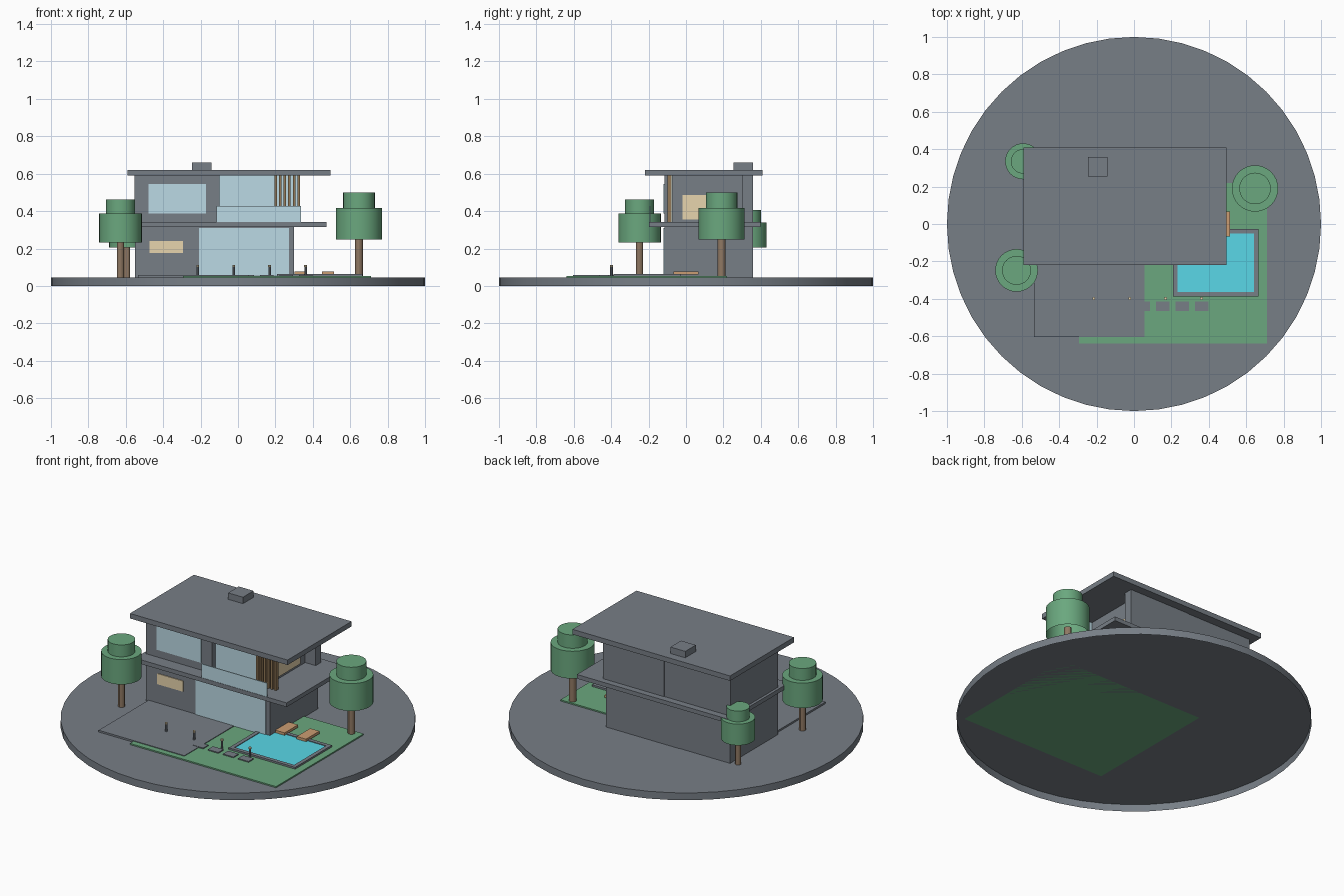
import bpy
import bmesh

old = bpy.data.objects.get("Cube")
if old:
    bpy.data.objects.remove(old, do_unlink=True)


def material(name, rgb):
    m = bpy.data.materials.new(name)
    m.use_nodes = True
    m.diffuse_color = (*rgb, 1)
    m.node_tree.nodes["Principled BSDF"].inputs["Base Color"].default_value = (*rgb, 1)
    return m


GREY = material("concrete grey", (0.185, 0.21, 0.24))
GREEN = material("leaf green", (0.145, 0.39, 0.21))
WATER = material("pool blue", (0.10, 0.68, 0.80))
GLASS = material("pale glass", (0.50, 0.70, 0.78))
WARM = material("warm window", (0.80, 0.66, 0.42))
BARK = material("bark brown", (0.28, 0.19, 0.125))
TIMBER = material("slat timber", (0.29, 0.19, 0.095))
DECK = material("lounger wood", (0.60, 0.34, 0.17))


def box(name, mat, x, y, z):
    """Box from (low, high) ranges on each axis."""
    spans = (x, y, z)
    bpy.ops.mesh.primitive_cube_add(size=1, location=[(a + b) / 2 for a, b in spans])
    ob = bpy.context.object
    ob.name = name
    ob.scale = [b - a for a, b in spans]
    bpy.ops.object.transform_apply(location=False, rotation=False, scale=True)
    ob.data.materials.append(mat)
    return ob


def drum(name, mat, x, y, radius, z, sides=32):
    """Upright cylinder, capped on top and open below."""
    bpy.ops.mesh.primitive_cylinder_add(vertices=sides, radius=radius, depth=z[1] - z[0],
                                        location=(x, y, (z[0] + z[1]) / 2))
    ob = bpy.context.object
    ob.name = name
    ob.data.materials.append(mat)
    bm = bmesh.new()
    bm.from_mesh(ob.data)
    below = [f for f in bm.faces if f.normal.z < -0.9]
    bmesh.ops.delete(bm, geom=below, context="FACES_ONLY")
    bm.to_mesh(ob.data)
    bm.free()
    bpy.ops.object.shade_smooth_by_angle()


TOP = 0.045       # ground level
FOOT = 0.046      # underside of parts standing on the ground
FRONT = -0.115    # front wall plane
BACK = 0.358      # back wall plane
FLOOR = 0.341     # top of the floor slab
EAVES = 0.59      # underside of the roof
PANE = (FRONT - 0.005, FRONT + 0.001)

# Ground, lawn and patio
drum("base_disc", GREY, 0, 0, 1, (0, TOP), 48)
box("lawn", GREEN, (-0.295, 0.71), (-0.64, 0.22), (TOP, 0.053))
box("patio", GREY, (-0.535, 0.055), (-0.605, FRONT), (FOOT, 0.057))

# Pool with a raised rim of four bars
for side, x in (("right", (0.208, 0.232)), ("left", (0.641, 0.665))):
    box(f"pool_rim_{side}", GREY, x, (-0.388, -0.027), (FOOT, 0.064))
for side, y in (("front", (-0.388, -0.364)), ("back", (-0.051, -0.027))):
    box(f"pool_rim_{side}", GREY, (0.232, 0.641), y, (FOOT, 0.064))
box("pool_water", WATER, (0.232, 0.641), (-0.364, -0.051), (FOOT, 0.06))

# Ground floor
box("ground_floor_left", GREY, (-0.552, -0.205), (FRONT, BACK - 0.003), (FOOT, 0.317))
box("ground_floor_right", GREY, (-0.205, 0.30), (FRONT, BACK), (FOOT, 0.317))
box("ground_glass_wall", GLASS, (-0.208, 0.272), PANE, (0.055, 0.309))
box("ground_window", WARM, (-0.472, -0.295), PANE, (0.175, 0.241))
box("floor_slab", GREY, (-0.57, 0.473), (-0.198, 0.397), (0.315, FLOOR))

# Upper floor
box("upper_left_room", GREY, (-0.553, -0.10), (FRONT, BACK - 0.003), (FLOOR, EAVES))
box("upper_window", GLASS, (-0.478, -0.172), PANE, (0.388, 0.544))
box("upper_right_room", GREY, (-0.10, 0.25), (-0.072, 0.31), (FLOOR, EAVES))
box("upper_back_wall", GREY, (-0.10, 0.322), (0.303, BACK), (FLOOR, EAVES))
box("upper_glass_wall", GLASS, (-0.10, 0.328), (-0.079, -0.071), (FLOOR, EAVES))
box("upper_side_window", WARM, (0.249, 0.255), (-0.02, 0.25), (0.355, 0.486))
box("balcony_glass", GLASS, (-0.115, 0.337), (-0.196, -0.19), (FLOOR, 0.426))

# Timber slats beside the balcony
for i in range(6):
    x = 0.201 + i * 0.0247
    box(f"timber_slat_{i + 1}", TIMBER, (x - 0.0065, x + 0.0065), (-0.099, -0.077), (FLOOR, EAVES))

# Roof and vent
box("roof", GREY, (-0.59, 0.494), (-0.219, 0.41), (EAVES, 0.621))
box("roof_vent", GREY, (-0.245, -0.143), (0.253, 0.357), (0.62, 0.661))

# Loungers
for side, x in (("inner", 0.303), ("outer", 0.45)):
    box(f"lounger_{side}", DECK, (x, x + 0.064), (-0.066, 0.066), (0.06, 0.076))

# Stepping stones and garden lights
for i in range(4):
    x = 0.05 + i * 0.104
    box(f"stepping_stone_{i + 1}", GREY, (x - 0.036, x + 0.036), (-0.465, -0.414), (0.048, 0.059))
    x = -0.215 + i * 0.192
    drum(f"light_post_{i + 1}", GREY, x, -0.398, 0.007, (FOOT, 0.103), 10)
    drum(f"light_cap_{i + 1}", WARM, x, -0.398, 0.008, (0.102, 0.112), 10)


def tree(name, x, y, radius, low, middle, high):
    """Trunk with two stacked drums of leaves."""
    drum(name + "_trunk", BARK, x, y, radius * 0.17, (FOOT, low + 0.045), 12)
    drum(name + "_lower_leaves", GREEN, x, y, radius, (low, middle))
    drum(name + "_upper_leaves", GREEN, x, y, radius * 0.68, (middle, high))


tree("left_tree", 0.647, 0.19, 0.124, 0.247, 0.417, 0.50)
tree("right_tree", -0.628, -0.248, 0.114, 0.233, 0.388, 0.462)
tree("back_tree", -0.593, 0.335, 0.096, 0.206, 0.338, 0.405)
